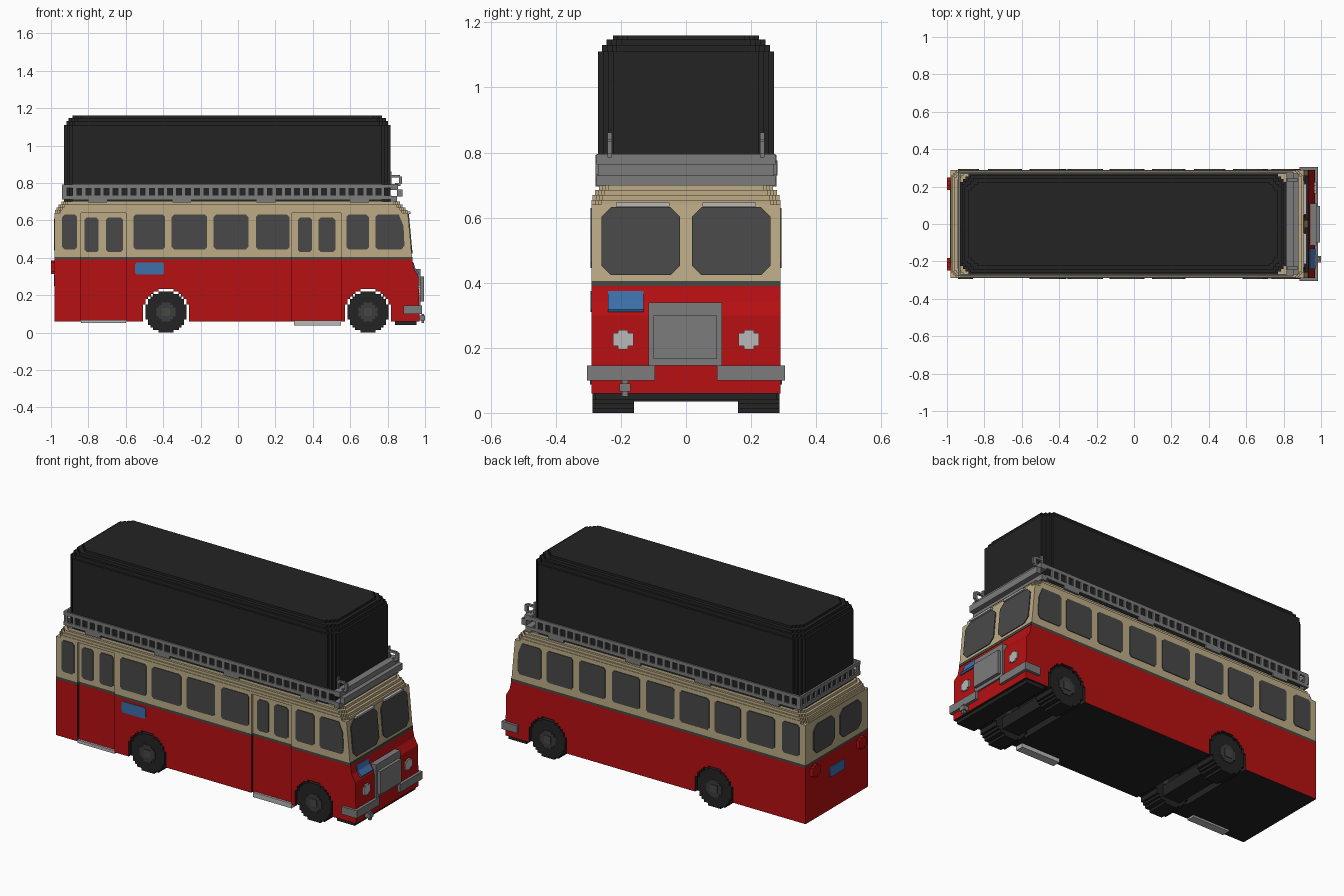
import bpy, bmesh, math
from mathutils import Vector

cube = bpy.data.objects.get("Cube")
if cube:
    bpy.data.objects.remove(cube, do_unlink=True)


def mat(name, r, g, b):
    m = bpy.data.materials.new(name)
    m.use_nodes = True
    m.diffuse_color = (r, g, b, 1)
    m.node_tree.nodes["Principled BSDF"].inputs["Base Color"].default_value = (r, g, b, 1)
    return m


RED = mat("red_paint", 0.47, 0.005, 0.006)
CREAM = mat("cream_paint", 0.51, 0.41, 0.24)
GLASS = mat("dark_glass", 0.066, 0.066, 0.066)
BLACK = mat("black", 0.017, 0.017, 0.017)
GREY = mat("grey_metal", 0.2, 0.2, 0.2)
LIGHT = mat("light_grey", 0.48, 0.48, 0.48)
BLUE = mat("blue_plate", 0.045, 0.16, 0.4)
TRIM = mat("dark_trim", 0.06, 0.065, 0.055)
HUB = mat("hub_grey", 0.045, 0.045, 0.045)

X, Y, Z = Vector((1, 0, 0)), Vector((0, 1, 0)), Vector((0, 0, 1))


def add_prism(bm, pts, origin, u, v, extrude):
    """Extrude the outline pts, laid out along u and v, by a vector."""
    base = [Vector(origin) + u * a + v * b for a, b in pts]
    lo = [bm.verts.new(p) for p in base]
    hi = [bm.verts.new(p + extrude) for p in base]
    bm.faces.new(lo)
    bm.faces.new(hi)
    for i in range(len(pts)):
        j = (i + 1) % len(pts)
        bm.faces.new((lo[i], lo[j], hi[j], hi[i]))


def finish(name, bm, *mats, rule=None):
    bmesh.ops.recalc_face_normals(bm, faces=bm.faces)
    bm.normal_update()
    if rule:
        for f in bm.faces:
            f.material_index = rule(f)
    me = bpy.data.meshes.new(name)
    bm.to_mesh(me)
    bm.free()
    for m in mats:
        me.materials.append(m)
    ob = bpy.data.objects.new(name, me)
    bpy.context.collection.objects.link(ob)
    return ob


def prism(name, pts, origin, u, v, extrude, *mats, rule=None):
    bm = bmesh.new()
    add_prism(bm, pts, origin, u, v, extrude)
    return finish(name, bm, *mats, rule=rule)


def rect(a0, a1, b0, b1, c=0.0):
    if c == 0:
        return [(a0, b0), (a1, b0), (a1, b1), (a0, b1)]
    return [(a0 + c, b0), (a1 - c, b0), (a1, b0 + c), (a1, b1 - c),
            (a1 - c, b1), (a0 + c, b1), (a0, b1 - c), (a0, b0 + c)]


def boxes(name, m, *dims):
    bm = bmesh.new()
    for x0, x1, y0, y1, z0, z1 in dims:
        add_prism(bm, rect(x0, x1, y0, y1), (0, 0, z0), X, Y, Z * (z1 - z0))
    return finish(name, bm, m)


def stair_arc(r, s):
    """Upper half of a stepped circle, left to right."""
    n = math.ceil(r / s)
    pts, last = [], None
    for i in range(-n, n):
        x0, x1 = i * r / n, (i + 1) * r / n
        h = max(1, round(math.sqrt(r * r - ((x0 + x1) / 2) ** 2) / s)) * s
        if h == last:
            pts[-1] = (x1, h)
        else:
            pts += [(x0, h), (x1, h)]
        last = h
    return pts


def stair_circle(r, s):
    up = stair_arc(r, s)
    return up + [(x, -z) for x, z in reversed(up)]


def stepped_plan(x0, x1, hy, c):
    """Rectangle whose corners are cut in three steps."""
    s = c / 3
    q = [(0, 3), (1, 3), (1, 2), (2, 2), (2, 1), (3, 1), (3, 0)]
    q = [(a * s, b * s) for a, b in q]
    return ([(x0 + a, -hy + b) for a, b in q] + [(x1 - a, -hy + b) for a, b in reversed(q)]
            + [(x1 - a, hy - b) for a, b in q] + [(x0 + a, hy - b) for a, b in reversed(q)])


# Lower body: inner core plus a side skin that leaves the doors recessed
WHEELS = (-0.385, 0.695)
SKINS = ((-0.98, -0.84), (-0.6, 0.29), (0.55, None))


def red_outline(a, b):
    pts = [(a, 0.06)]
    for cx in WHEELS:
        if a < cx < (b or 1):
            arc = [(cx + x, 0.11 + z) for x, z in stair_arc(0.122, 0.0137)]
            pts += [(arc[0][0], 0.06)] + arc + [(arc[-1][0], 0.06)]
    nose = [(0.97, 0.06), (0.965, 0.3), (0.942, 0.34), (0.932, 0.39)]
    return pts + (nose if b is None else [(b, 0.06), (b, 0.39)]) + [(a, 0.39)]


def under(f):
    c = f.calc_center_median()
    return int(abs(f.normal.y) < 0.5 and (f.normal.z < -0.5 or (abs(c.x) < 0.93 and c.z < 0.3)))


def cream_outline(a, b):
    return [(a, 0.405)] + ([(0.93, 0.405), (0.908, 0.64)] if b is None
                           else [(b, 0.405), (b, 0.64)]) + [(a, 0.64)]


def trim_outline(a, b):
    return rect(a, b or 0.934, 0.39, 0.405)


for label, outline, mats, rule in (("lower_body", red_outline, (RED, BLACK), under),
                                   ("waist_trim", trim_outline, (TRIM,), None),
                                   ("upper_body", cream_outline, (CREAM,), None)):
    prism(label, outline(-0.98, None), (0, -0.275, 0), X, Z, Y * 0.565, *mats, rule=rule)
    for i, (a, b) in enumerate(SKINS):
        prism(f"{label}_skin_{i}", outline(a, b), (0, -0.29, 0), X, Z, Y * 0.015, *mats, rule=rule)

# Stepped roof
for i, (z0, z1, x0, x1, hy) in enumerate(((0.64, 0.655, -0.978, 0.906, 0.29),
                                          (0.655, 0.67, -0.97, 0.895, 0.287),
                                          (0.67, 0.685, -0.96, 0.88, 0.28),
                                          (0.685, 0.7, -0.945, 0.865, 0.268))):
    prism(f"roof_step_{i}", stepped_plan(x0, x1, hy, 0.03), (0, 0, z0), X, Y, Z * (z1 - z0), CREAM)

# Side windows
SHARED = [(-0.56, -0.39), (-0.355, -0.165), (-0.13, 0.055), (0.095, 0.275)]
RIGHT = [(-0.94, -0.86)] + SHARED + [(0.58, 0.70)]
LEFT = [(-0.94, -0.83), (-0.78, -0.60)] + SHARED + [(0.32, 0.49), (0.53, 0.70)]
DOORS = [(-0.82, -0.745), (-0.705, -0.615), (0.32, 0.395), (0.43, 0.52)]
for name, spans, y, z0, z1 in (("right_windows", RIGHT, -0.294, 0.445, 0.63),
                               ("left_windows", LEFT, 0.286, 0.445, 0.63),
                               ("door_windows", DOORS, -0.279, 0.43, 0.615)):
    bm = bmesh.new()
    for a, b in spans:
        add_prism(bm, rect(a, b, z0, z1, 0.012), (0, y, 0), X, Z, Y * 0.008)
    if name != "door_windows":
        nose = [(0.735, 0.457), (0.747, 0.445), (0.875, 0.445), (0.89, 0.465),
                (0.885, 0.57), (0.86, 0.63), (0.747, 0.63), (0.735, 0.618)]
        add_prism(bm, nose, (0, y, 0), X, Z, Y * 0.008)
    finish(name, bm, GLASS)

# Windscreen on the sloping front, with visors, and rear windows
slope = Vector((-0.022, 0, 0.235)) / 0.235
for side, s in (("right", -1), ("left", 1)):
    lo, hi = sorted((s * 0.018, s * 0.26))
    prism(f"windscreen_{side}", rect(lo, hi, 0.018, 0.228, 0.03), (0.926, 0, 0.405), Y, slope,
          X * 0.009, GLASS)
    lo, hi = sorted((s * 0.05, s * 0.215))
    boxes(f"visor_{side}", LIGHT, (0.9, 0.922, lo, hi, 0.635, 0.646))
    lo, hi = sorted((s * 0.025, s * 0.22))
    prism(f"rear_window_{side}", rect(lo, hi, 0.44, 0.61, 0.03), (-0.985, 0, 0), Y, Z, X * 0.008, GLASS)
    # Lamps
    prism(f"headlamp_{side}", stair_circle(0.031, 0.01), (0.96, s * 0.193, 0.225), Y, Z, X * 0.015, LIGHT)
    prism(f"tail_lamp_{side}", stair_circle(0.033, 0.012), (-1.0, s * 0.215, 0.35), Y, Z, X * 0.022, RED)
    # Bumper half that wraps the corner
    lo, hi = sorted((s * 0.095, s * 0.305))
    wa, wb = sorted((s * 0.289, s * 0.305))
    boxes(f"bumper_{side}", GREY, (0.955, 0.985, lo, hi, 0.1, 0.145),
          (0.885, 0.96, wa, wb, 0.1, 0.145))

# Nose details
boxes("grille", GREY, (0.93, 0.977, -0.115, 0.11, 0.145, 0.34),
      (0.97, 0.995, -0.1, 0.095, 0.165, 0.3))
boxes("tow_hook", GREY, (0.965, 1.0, -0.205, -0.17, 0.065, 0.09),
      (0.98, 0.995, -0.196, -0.178, 0.05, 0.1))
prism("front_plate", [(0.966, 0.31), (0.97, 0.318), (0.947, 0.345), (0.939, 0.375), (0.93, 0.375),
                      (0.93, 0.31)], (0, -0.24, 0), X, Z, Y * 0.11, BLUE)
prism("side_plate", rect(-0.55, -0.395, 0.31, 0.375, 0.008), (0, -0.294, 0), X, Z, Y * 0.008, BLUE)
prism("rear_plate", rect(-0.07, 0.07, 0.25, 0.31, 0.012), (-0.985, 0, 0), Y, Z, X * 0.008, BLUE)

# Door steps and chassis
boxes("rear_door_step", LIGHT, (-0.84, -0.6, -0.288, -0.24, 0.05, 0.068))
boxes("front_door_step", LIGHT, (0.3, 0.55, -0.288, -0.24, 0.037, 0.065))
boxes("axles", BLACK, *[(c - 0.055, c + 0.055, -0.2, 0.2, 0.035, 0.1) for c in WHEELS])
boxes("front_chassis", BLACK, (0.84, 0.955, -0.28, 0.28, 0.04, 0.062))

# Wheels with stepped outlines and hubs
for end, cx in zip(("rear", "front"), WHEELS):
    for side, s in (("right", -1), ("left", 1)):
        o = (cx, s * 0.16, 0.11)
        prism(f"{end}_{side}_tyre", stair_circle(0.11, 0.01375), o, X, Z, Y * s * 0.127, BLACK)
        prism(f"{end}_{side}_hub", stair_circle(0.05, 0.0125), o, X, Z, Y * s * 0.131, HUB)
        prism(f"{end}_{side}_hub_cap", rect(-0.022, 0.022, -0.022, 0.022), o, X, Z, Y * s * 0.135, TRIM)

# Covered roof load with stepped top edges
for i, (z0, z1, d) in enumerate(((0.7, 1.11, 0), (1.11, 1.13, 0.012),
                                 (1.13, 1.147, 0.025), (1.147, 1.16, 0.045))):
    prism(f"roof_load_{i}", stepped_plan(-0.93 + d, 0.815 - d, 0.27 - d, 0.045), (0, 0, z0), X, Y,
          Z * (z1 - z0), BLACK)

# Roof rack: rails and posts along the sides and the rear
rack = []
for s in (-1, 1):
    lo, hi = sorted((s * 0.266, s * 0.278))
    rack += [(-0.935, 0.82, lo, hi, z, z + 0.02) for z in (0.712, 0.772)]
    rack += [(-0.93 + i * 0.0485, -0.913 + i * 0.0485, lo, hi, 0.73, 0.775) for i in range(36)]
    rack += [(x, x + 0.1, lo, hi, 0.695, 0.715) for x in (-0.8, -0.35, 0.1, 0.6)]
rack += [(-0.94, -0.928, -0.278, 0.278, z, z + 0.02) for z in (0.712, 0.772)]
rack += [(-0.94, -0.928, -0.27 + i * 0.0485, -0.253 + i * 0.0485, 0.73, 0.775) for i in range(12)]
boxes("rack_rails", GREY, *rack)

# Front of the rack: stacked bars with hooked end pieces
boxes("rack_front", GREY, (0.815, 0.85, -0.275, 0.275, 0.697, 0.73),
      (0.85, 0.88, -0.27, 0.27, 0.728, 0.765), (0.815, 0.855, -0.275, 0.275, 0.763, 0.795))
hooks = []
for y in (-0.242, 0.228):
    hooks += [(0.815, 0.865, y, y + 0.014, 0.83, 0.842), (0.86, 0.878, y, y + 0.014, 0.795, 0.835),
              (0.84, 0.87, y, y + 0.014, 0.785, 0.8), (0.812, 0.822, y, y + 0.014, 0.79, 0.862)]
boxes("rack_hooks", GREY, *hooks)
